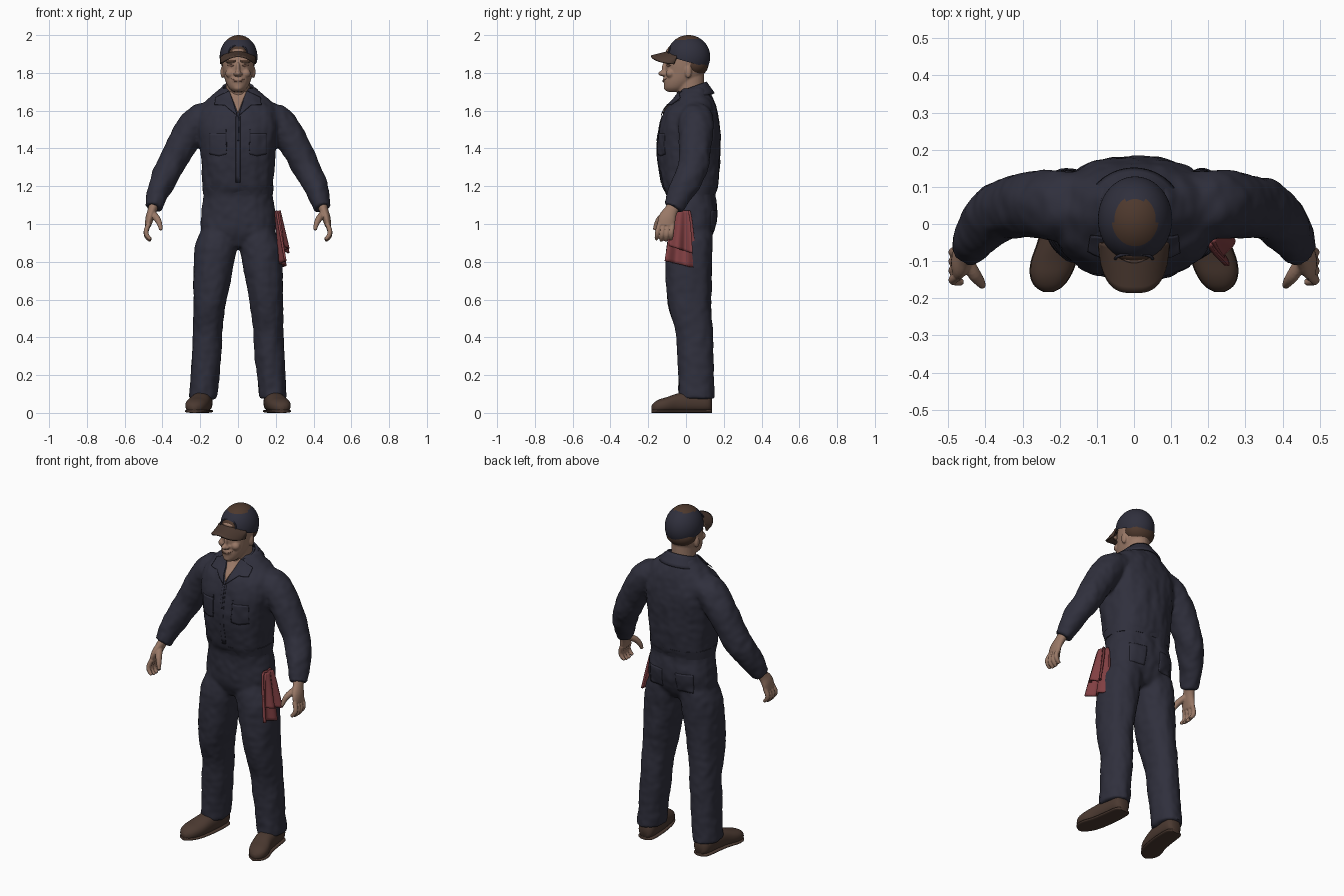
import bpy, bmesh, math
from mathutils import Vector, Matrix, noise
from mathutils.bvhtree import BVHTree

if "Cube" in bpy.data.objects:
    bpy.data.objects.remove(bpy.data.objects["Cube"])

X, Y, Z = Vector((1, 0, 0)), Vector((0, 1, 0)), Vector((0, 0, 1))


def material(name, *rgb):
    m = bpy.data.materials.new(name)
    m.use_nodes = True
    m.diffuse_color = (*rgb, 1)
    bsdf = m.node_tree.nodes["Principled BSDF"]
    bsdf.inputs["Base Color"].default_value = (*rgb, 1)
    bsdf.inputs["Roughness"].default_value = 0.8
    return m


navy = material("navy cloth", .029, .029, .046)
seam = material("dark navy seam", .016, .016, .026)
leather = material("brown leather", .07, .041, .03)
skin = material("skin", .32, .19, .135)
deep_skin = material("deep skin", .15, .078, .055)
hair = material("brown hair", .075, .04, .026)
red = material("red rag", .22, .05, .055)


def spline(rings, sub):
    """Catmull-Rom interpolation of ring parameters."""
    r = [Vector(q) for q in rings]
    r = [r[0]] + r + [r[-1]]
    out = []
    for a, b, c, d in zip(r, r[1:], r[2:], r[3:]):
        for k in range(sub):
            t = k / sub
            out.append(b + (c - a) * (t / 2) + (a * 2 - b * 5 + c * 4 - d) * (t * t / 2)
                       + (b * 3 - a - c * 3 + d) * (t ** 3 / 2))
    return out + [r[-1]]


def loft(bm, rings, axis="z", s=1, n=28, p=2.0, sub=4, floor=None):
    """Skin (x, y, z, half width, half depth) rings, mirrored by s."""
    pts = spline(rings, sub)
    mid = [Vector((q[0] * s, q[1], q[2])) for q in pts]
    loops = []
    for i, q in enumerate(pts):
        u, v = X, (Y if axis == "z" else Z)
        if axis == "path":
            t = (mid[min(i + 1, len(mid) - 1)] - mid[max(i - 1, 0)]).normalized()
            u = Y.cross(t).normalized()
            v = t.cross(u)
        loop = []
        for k in range(n):
            a = math.tau * k / n
            c, d = (math.copysign(abs(w) ** (2 / p), w) for w in (math.cos(a), math.sin(a)))
            co = mid[i] + u * (c * q[3]) + v * (d * q[4])
            if floor is not None:
                co.z = max(co.z, floor)
            loop.append(bm.verts.new(co))
        loops.append(loop)
    for a, b in zip(loops, loops[1:]):
        for k in range(n):
            bm.faces.new((a[k - 1], a[k], b[k], b[k - 1]))
    bm.faces.new(loops[0])
    bm.faces.new(loops[-1])


def ball(bm, centre, radii, seg=24, rings=16):
    mat = Matrix.Translation(centre) @ Matrix.Diagonal((*radii, 1))
    bmesh.ops.create_uvsphere(bm, u_segments=seg, v_segments=rings, radius=1, matrix=mat)


def grid(bm, func, nu, nv):
    """Sheet from a function of u in -1..1 and v in 0..1."""
    vs = [[bm.verts.new(func(2 * i / nu - 1, j / nv)) for i in range(nu + 1)] for j in range(nv + 1)]
    for a, b in zip(vs, vs[1:]):
        for i in range(nu):
            bm.faces.new((a[i], a[i + 1], b[i + 1], b[i]))


def finish(name, bm, mat, voxel=0, smooth=3, thick=0, wrinkle=0, angle=50):
    bmesh.ops.recalc_face_normals(bm, faces=bm.faces)
    me = bpy.data.meshes.new(name)
    bm.to_mesh(me)
    bm.free()
    ob = bpy.data.objects.new(name, me)
    bpy.context.collection.objects.link(ob)
    if voxel:
        mod = ob.modifiers.new("blend", "REMESH")
        mod.mode, mod.voxel_size = "VOXEL", voxel
        mod = ob.modifiers.new("soften", "SMOOTH")
        mod.iterations = smooth
        dg = bpy.context.evaluated_depsgraph_get()
        me = bpy.data.meshes.new_from_object(ob.evaluated_get(dg))
        ob.modifiers.clear()
        ob.data = me
    if wrinkle:
        normals = [v.normal.copy() for v in me.vertices]
        for v, nrm in zip(me.vertices, normals):
            c = v.co
            fold = noise.noise((c.x * 20, c.y * 17, c.z * 8)) + .6 * noise.noise((c.x * 30, c.y * 20, c.z * 28))
            v.co += nrm * fold * wrinkle
    if thick:
        mod = ob.modifiers.new("thickness", "SOLIDIFY")
        mod.thickness, mod.offset = thick, 0
    me.materials.clear()
    me.materials.append(mat)
    me.polygons.foreach_set("use_smooth", [True] * len(me.polygons))
    me.set_sharp_from_angle(angle=math.radians(angle))
    return ob


def decal(name, target, pts, mat, side=-1, lift=.001):
    """Thin plate, drawn in x and z, laid on the front or back of a target."""
    me = target.data
    tree = BVHTree.FromPolygons([v.co for v in me.vertices], [p.vertices for p in me.polygons])
    bm = bmesh.new()
    bm.faces.new([bm.verts.new((x, side, z)) for x, z in pts])
    bmesh.ops.triangulate(bm, faces=bm.faces)
    bmesh.ops.subdivide_edges(bm, edges=bm.edges, cuts=9, use_grid_fill=True)
    for v in bm.verts:
        hit, nrm = tree.ray_cast(v.co, Vector((0, -side, 0)))[:2]
        if hit is None:
            hit, nrm = tree.find_nearest(Vector((v.co.x, 0, v.co.z)))[:2]
        v.co = hit + nrm * lift
    return finish(name, bm, mat, thick=.004)


# Coverall: torso, legs and sleeves blended into one garment
torso = [(0, .02, .88, .08, .08), (0, .025, .95, .19, .12), (0, .033, 1.05, .195, .135),
         (0, .025, 1.15, .183, .13), (0, .022, 1.2, .187, .147), (0, .017, 1.3, .192, .162),
         (0, .015, 1.42, .205, .167), (0, .02, 1.52, .22, .161), (0, .026, 1.6, .205, .14),
         (0, .042, 1.65, .17, .108), (0, .045, 1.69, .125, .083), (0, .045, 1.72, .095, .07)]
leg = [(.1, .03, .98, .09, .11), (.112, .02, .9, .111, .12), (.127, .015, .8, .107, .122),
       (.147, .017, .6, .089, .116), (.157, .03, .5, .082, .106), (.162, .045, .4, .079, .097),
       (.175, .053, .2, .076, .094), (.186, .057, .075, .073, .095)]
sleeve = [(.15, .05, 1.575, .07, .09), (.205, .052, 1.55, .083, .095), (.265, .052, 1.475, .083, .09),
          (.322, .046, 1.375, .077, .084), (.364, .034, 1.295, .073, .081), (.41, -.01, 1.2, .064, .073),
          (.447, -.068, 1.085, .046, .052)]
bm = bmesh.new()
loft(bm, torso, p=2.4)
for s in (1, -1):
    loft(bm, leg, s=s, p=2.2)
    loft(bm, sleeve, "path", s)
coverall = finish("coverall", bm, navy, voxel=.01, smooth=5, wrinkle=.005)

# Waistband
bm = bmesh.new()
loft(bm, [(0, .025, 1.155, .185, .131), (0, .024, 1.18, .187, .138), (0, .022, 1.205, .188, .147)], p=2.4, n=48)
finish("waistband", bm, navy, angle=30)

# Fly front, pockets, lapels and open neck
decal("neck_opening", coverall, [(-.045, 1.7), (.045, 1.7), (0, 1.585)], skin, lift=.003)
decal("front_placket", coverall, [(-.012, 1.22), (.012, 1.22), (.012, 1.57), (-.012, 1.57)], navy, lift=0)
decal("zip", coverall, [(-.002, 1.44), (.004, 1.44), (.004, 1.57), (-.002, 1.57)], seam, lift=.002)
for s, side in ((1, "left"), (-1, "right")):
    def mirrored(*pts):
        return [(x * s, z) for x, z in pts]
    decal(side + "_lapel", coverall, mirrored((.045, 1.7), (.115, 1.665), (.122, 1.625), (.07, 1.625), (.004, 1.57)),
          navy, lift=.008)
    decal(side + "_chest_pocket", coverall, mirrored((.06, 1.37), (.1, 1.36), (.15, 1.37), (.15, 1.48), (.06, 1.48)),
          navy, lift=0)
    decal(side + "_chest_fold", coverall, mirrored((.058, 1.39), (.063, 1.39), (.067, 1.5), (.062, 1.5)), seam)
    decal(side + "_back_pocket", coverall, mirrored((.05, .96), (.14, .96), (.145, 1.07), (.045, 1.07)),
          navy, side=1, lift=0)


# Folded collar around the neck
def collar(u, v):
    a = 2.45 * u
    w, d = .078 + .05 * v, .07 + .043 * v
    return (w * math.sin(a), .035 + d * math.cos(a) - .02 * v * u * u, 1.724 + .027 * math.cos(a) - .06 * v)


bm = bmesh.new()
grid(bm, collar, 40, 4)
finish("collar", bm, navy, thick=.01)

# Head with neck, nose, ears and chin
bm = bmesh.new()
loft(bm, [(0, -.06, 1.7, .026, .04), (0, -.047, 1.72, .048, .068), (0, -.025, 1.755, .066, .092),
          (0, -.005, 1.8, .078, .104), (0, .003, 1.85, .085, .11), (0, .01, 1.9, .085, .1), (0, .01, 1.95, .06, .07)])
loft(bm, [(0, .035, 1.62, .08, .07), (0, .025, 1.69, .066, .072), (0, .015, 1.79, .064, .08)])
ball(bm, (0, -.122, 1.797), (.017, .026, .015))
ball(bm, (0, -.112, 1.822), (.011, .017, .034))
ball(bm, (0, -.092, 1.722), (.028, .026, .02))
ball(bm, (0, -.103, 1.762), (.032, .02, .02))
for s in (1, -1):
    ball(bm, (.014 * s, -.117, 1.794), (.011, .016, .01))
    ball(bm, (.041 * s, -.083, 1.797), (.026, .024, .024))
    ball(bm, (.036 * s, -.09, 1.862), (.032, .02, .012))
    ball(bm, (.081 * s, .012, 1.805), (.012, .018, .033))
head = finish("head", bm, skin, voxel=.005, smooth=3)
decal("mouth", head, [(-.034, 1.769), (0, 1.759), (.034, 1.769), (.018, 1.754), (-.018, 1.754)], deep_skin)
for s, side in ((1, "left"), (-1, "right")):
    decal(side + "_eye", head, [(.02 * s, 1.838), (.037 * s, 1.849), (.057 * s, 1.838), (.037 * s, 1.831)], deep_skin)
    decal(side + "_brow", head, [(.015 * s, 1.857), (.062 * s, 1.857), (.06 * s, 1.868), (.015 * s, 1.866)], hair)

# Hair below the cap
bm = bmesh.new()
ball(bm, (0, .045, 1.845), (.087, .074, .066))
finish("back_hair", bm, hair)

# Cap dome with crown patch, cut along a tilted rim
bm = bmesh.new()
ball(bm, (.003, .013, 1.885), (.1, .115, .115), 48, 32)
bmesh.ops.bisect_plane(bm, geom=bm.verts[:] + bm.edges[:] + bm.faces[:], plane_co=(0, .01, 1.858),
                       plane_no=(0, .28, 1), clear_inner=True)
cap = finish("cap", bm, navy)
cap.data.materials.append(hair)
for f in cap.data.polygons:
    f.material_index = int(f.center.z - .1 * f.center.y > 1.977)

# Arched opening on the cap front
bm = bmesh.new()
ball(bm, (0, -.08, 1.907), (.048, .022, .036))
finish("cap_opening", bm, hair)
bm = bmesh.new()
ball(bm, (0, -.085, 1.916), (.036, .02, .015))
finish("forehead", bm, skin)
bm = bmesh.new()
arch = [(.05 * math.cos(a), -.094 + .014 * math.sin(a), 1.905 + .04 * math.sin(a), .004, .004)
        for a in (math.pi * k / 8 for k in range(9))]
loft(bm, arch, "path", n=8)
finish("cap_arch", bm, navy)


# Curved brim
def brim(u, v):
    return (.092 * u, -.05 - .135 * v * math.sqrt(max(1 - abs(u) ** 3, .01)), 1.922 - .034 * v - .042 * u * u)


bm = bmesh.new()
grid(bm, brim, 28, 8)
finish("brim", bm, leather, thick=.009)

# Hands and boots
foot = [(.183, .137, .045, .025, .03), (.184, .115, .053, .047, .05), (.19, .03, .056, .054, .056),
        (.2, -.04, .052, .056, .052), (.216, -.1, .042, .06, .042), (.225, -.14, .036, .053, .036),
        (.229, -.168, .03, .036, .026), (.23, -.183, .025, .012, .012)]
for s, side in ((1, "left"), (-1, "right")):
    bm = bmesh.new()
    loft(bm, [(.442, -.055, 1.11, .028, .033), (.455, -.08, 1.07, .024, .036), (.468, -.1, 1.03, .022, .046),
              (.477, -.107, .99, .016, .045)], "path", s)
    for i in range(4):
        f = i / 3
        drop = .012 * math.sin(math.pi * (f * .8 + .1))
        loft(bm, [(.473, -.14 + .069 * f, 1.0, .013, .013), (.487, -.15 + .074 * f, .965 - drop, .013, .013),
                  (.48, -.154 + .076 * f, .94 - drop, .012, .012), (.462, -.157 + .077 * f, .922 - drop, .009, .009)],
             "path", s, n=12)
    loft(bm, [(.455, -.09, 1.06, .018, .018), (.43, -.135, 1.03, .018, .018), (.415, -.155, 1.0, .014, .014),
              (.408, -.167, .968, .009, .009)], "path", s, n=12)
    finish(side + "_hand", bm, skin, voxel=.004, smooth=2)
    bm = bmesh.new()
    loft(bm, foot, "y", s, p=2.3, floor=.012)
    finish(side + "_boot", bm, leather)
    bm = bmesh.new()
    loft(bm, [(x, y, .009, w + .002, .009) for x, y, z, w, h in foot], "y", s, p=3)
    finish(side + "_sole", bm, leather)


# Rag hanging from the left hip pocket, in two folded layers
def rag(layer):
    def sheet(u, v):
        spread = .04 + .045 * v ** .7
        ripple = .011 * math.sin(5 * u + 3 * layer) * (.3 + v)
        drop = (.285 - .08 * layer) * v + .02 * v * u
        return (.201 + .036 * v + .016 * layer + ripple, -.018 - .01 * v + spread * u * (1 - .25 * layer), 1.07 - drop)
    return sheet


for layer, name in enumerate(("rag_inner_fold", "rag_outer_fold")):
    bm = bmesh.new()
    grid(bm, rag(layer), 24, 16)
    finish(name, bm, red, thick=.012)
